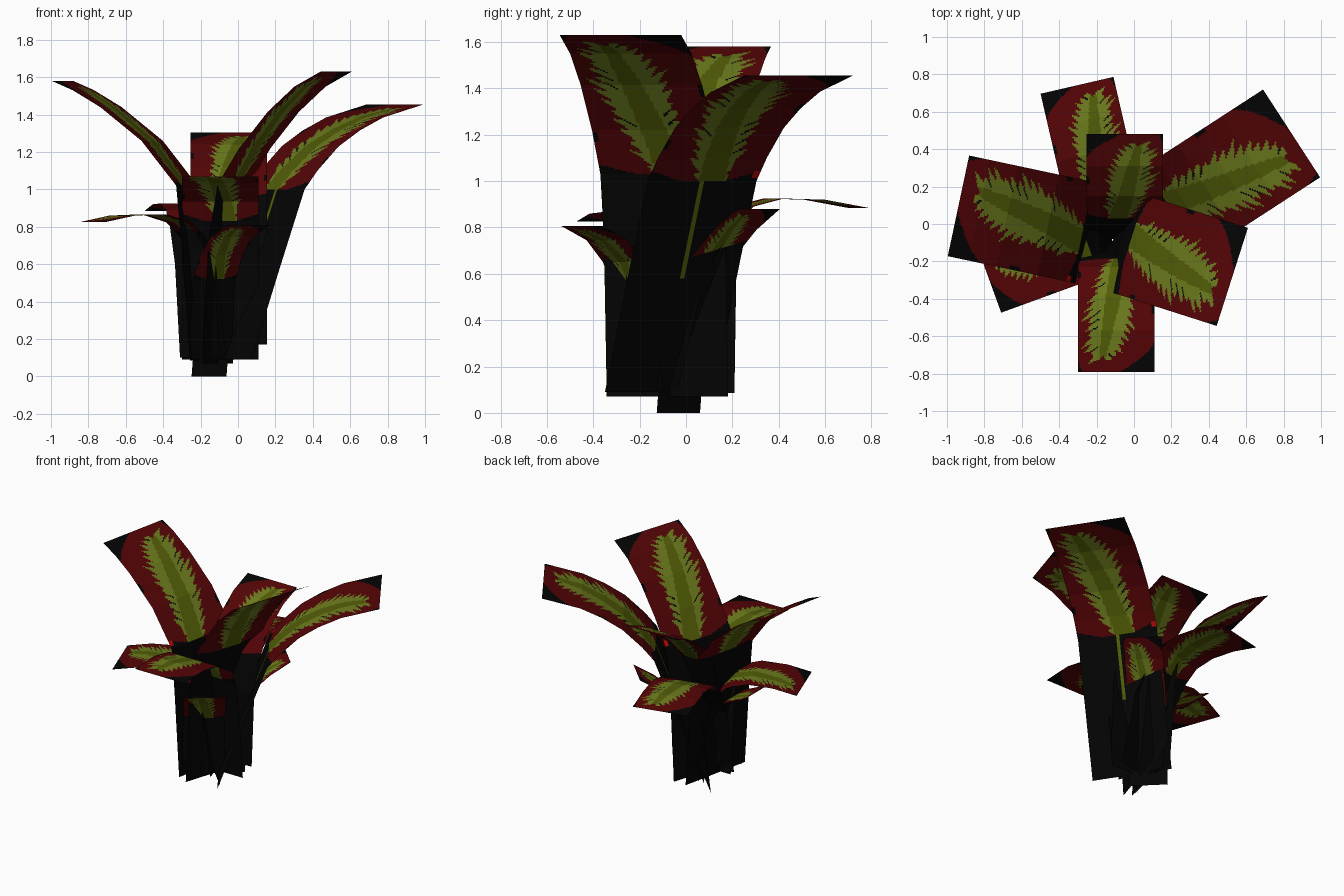
import bpy, math, random

if "Cube" in bpy.data.objects:
    bpy.data.objects.remove(bpy.data.objects["Cube"])


def make_mat(name, rgb):
    m = bpy.data.materials.new(name)
    m.diffuse_color = (*rgb, 1)
    m.use_nodes = True
    m.node_tree.nodes["Principled BSDF"].inputs["Base Color"].default_value = m.diffuse_color
    return m


BLACK, RED, GREEN, RIB, SPOT = range(5)
MATS = [make_mat("black", (0.0012, 0.0012, 0.0012)),
        make_mat("dark_red", (0.088, 0.0012, 0.0018)),
        make_mat("leaf_green", (0.145, 0.195, 0.012)),
        make_mat("olive_rib", (0.084, 0.108, 0.002)),
        make_mat("bright_red", (0.5, 0.003, 0.003))]

random.seed(11)
FINGERS = 17
LENGTHS = [[random.random() for _ in range(FINGERS + 2)] for _ in range(2)]


def blade_colour(u, v, spot):
    """Painted blade: u = -1..1 across (left positive), v = 0..1 to the tip."""
    a = abs(u)
    # small bright spot on the left edge, where the blade begins
    if spot and u > 0.88 and 0.02 < v < 0.065:
        return SPOT
    # rounded outline, cut back more on the left corner of the tip
    edge = min(1.0, 0.4 + v / 0.1)
    start, cut = (0.76, 0.9) if u > 0 else (0.9, 0.12)
    if v > start:
        edge = min(edge, 1 - cut * ((v - start) / (1 - start)) ** 1.6)
    if u > 0 and 0.48 < v < 0.56 or u < 0 and 0.2 < v < 0.26:
        edge = min(edge, 0.9)
    if a > edge:
        return BLACK
    # feathered green centre, running from the left at the base to the right at the tip
    c = u - (0.18 - 0.6 * v)
    a = abs(c)
    s = v - 0.26 * a
    if -0.14 <= s < 0.88:
        k = (s + 0.14) / 1.02 * FINGERS
        r = LENGTHS[c > 0][int(k)]
        frac = k - int(k)
        w = 0.62 * math.sin(math.pi * min(1, max(0, (s + 0.16) / 1.08))) ** 0.55
        reach = w * (0.7 + (0.12 + 0.5 * r) * (1 - abs(2 * frac - 1)))
        if a < 0.25 * max(0, 0.92 - v) ** 0.35:
            return RIB
        if a < reach:
            if r < 0.4 and frac < 0.2 and a > 0.45 * w:
                return BLACK
            return GREEN
    return RED


def leaf(name, base, azimuth, width, profile, start, stalk=99):
    """Flat strip along a profile of (outward, height); blade from point `start`,
    thin olive stalk painted from point `stalk` up to the blade."""
    ca, sa = math.cos(math.radians(azimuth)), math.sin(math.radians(azimuth))
    h, cols = width / 2, 50
    seg = [math.dist(profile[i], profile[i + 1]) for i in range(len(profile) - 1)]
    blade_len = sum(seg[start:])
    rows, run = [], 0.0           # rows of (outward, height, v, segment)
    for i, length in enumerate(seg):
        n = 1 if i < start else max(2, round(100 * length / blade_len))
        (d0, z0), (d1, z1) = profile[i], profile[i + 1]
        for j in range(n):
            t = j / n
            v = -1 if i < start else (run + t * length) / blade_len
            rows.append((d0 + (d1 - d0) * t, z0 + (z1 - z0) * t, v, i))
        if i >= start:
            run += length
    rows.append((*profile[-1], 1.0, len(seg)))
    verts, faces, mats = [], [], []
    for d, z, v, i in rows:
        for c in range(cols + 1):
            o = h * (2 * c / cols - 1)
            verts.append((base[0] + ca * d - sa * o, base[1] + sa * d + ca * o, z))
    for r in range(len(rows) - 1):
        for c in range(cols):
            p = r * (cols + 1) + c
            # upper side of the leaf is the front of each face
            faces.append((p, p + cols + 1, p + cols + 2, p + 1))
            u = 2 * (c + 0.5) / cols - 1
            if rows[r][2] < 0:
                mats.append(RIB if rows[r][3] >= stalk and abs(u) < 0.05 else BLACK)
            else:
                mats.append(blade_colour(u, (rows[r][2] + rows[r + 1][2]) / 2, width > 0.5))
    me = bpy.data.meshes.new(name)
    me.from_pydata(verts, [], faces)
    for m in MATS:
        me.materials.append(m)
    me.polygons.foreach_set("material_index", mats)
    me.update()
    ob = bpy.data.objects.new(name, me)
    bpy.context.collection.objects.link(ob)


# three tall outer leaves
leaf("tall_leaf_right", (-0.08, -0.115), 33, 0.56,
     [(0, 0.09), (0.18, 0.58), (0.338, 1.0), (0.42, 1.1), (0.555, 1.23), (0.69, 1.315),
      (0.84, 1.385), (1.1, 1.455)], 2, 1)
leaf("tall_leaf_left", (-0.2, -0.06), 168, 0.55,
     [(0, 0.085), (0.045, 0.7), (0.075, 1.02), (0.265, 1.26), (0.49, 1.44), (0.64, 1.53),
      (0.755, 1.58)], 2)
leaf("tall_leaf_front", (-0.11, -0.08), -17.7, 0.55,
     [(0, 0.07), (0.04, 0.75), (0.09, 1.03), (0.21, 1.22), (0.37, 1.415), (0.52, 1.55),
      (0.667, 1.63)], 2)

# four middle leaves
leaf("middle_leaf_back", (-0.05, -0.06), 90, 0.41,
     [(0, 0.17), (0.03, 0.7), (0.09, 0.95), (0.21, 1.12), (0.37, 1.24), (0.54, 1.305)], 2)
leaf("middle_leaf_front", (-0.095, -0.1), -90, 0.41,
     [(0, 0.09), (0.05, 0.66), (0.085, 0.83), (0.13, 0.935), (0.29, 1.035), (0.47, 1.07),
      (0.69, 1.06)], 2)
leaf("middle_leaf_back_left", (-0.115, -0.08), 103, 0.40,
     [(0, 0.1), (0.12, 0.6), (0.24, 0.8), (0.335, 0.89), (0.47, 0.925), (0.65, 0.92),
      (0.843, 0.885)], 2)
leaf("middle_leaf_left", (-0.13, -0.05), 200, 0.40,
     [(0, 0.1), (0.07, 0.66), (0.13, 0.76), (0.2, 0.825), (0.34, 0.867), (0.52, 0.86),
      (0.69, 0.825)], 2)

# three small inner leaves
leaf("small_leaf_back", (-0.155, -0.033), 45, 0.264,
     [(0, 0), (0.06, 0.55), (0.22, 0.68), (0.345, 0.79), (0.488, 0.88)], 1)
leaf("small_leaf_front", (-0.15, -0.19), -52, 0.29,
     [(0, 0.09), (0.04, 0.52), (0.1, 0.65), (0.19, 0.745), (0.33, 0.807)], 1)
leaf("small_leaf_left", (-0.15, -0.02), 180, 0.28,
     [(0, 0.08), (0.05, 0.5), (0.15, 0.65), (0.22, 0.72), (0.33, 0.77), (0.42, 0.81)], 2)
